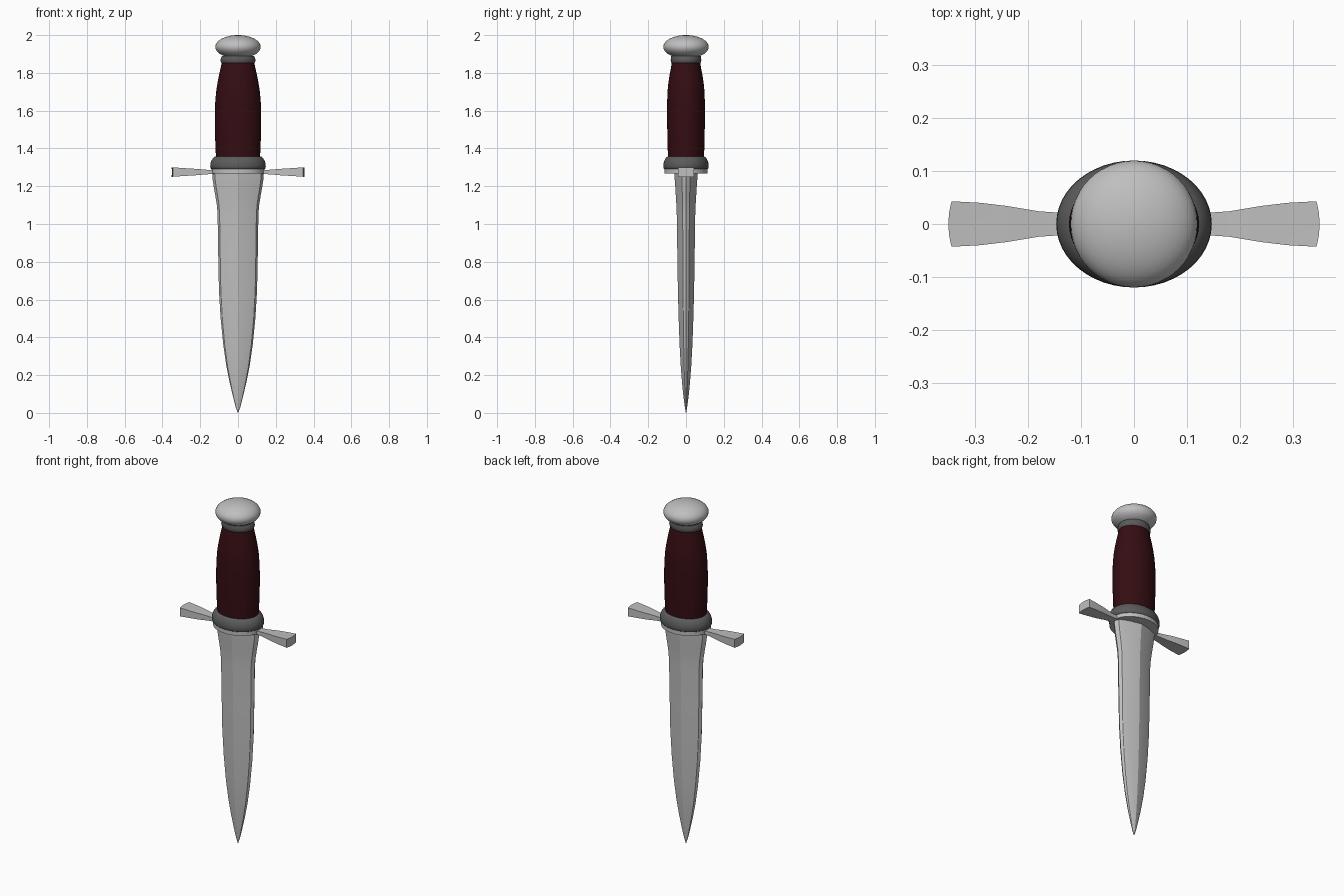
import bpy, bmesh, math


def material(name, rgb):
    m = bpy.data.materials.new(name)
    m.diffuse_color = (*rgb, 1)
    return m


STEEL = material("polished steel", (0.52, 0.52, 0.52))
DARK = material("dark metal", (0.105, 0.105, 0.105))
RED = material("dark red leather", (0.035, 0.004, 0.006))


def loft(name, rings, mat, angle=35):
    """Skin a list of equal-length point rings and cap both ends."""
    bm = bmesh.new()
    vs = [[bm.verts.new(p) for p in r] for r in rings]
    n = len(rings[0])
    for a, b in zip(vs, vs[1:]):
        for i in range(n):
            j = (i + 1) % n
            bm.faces.new((a[i], a[j], b[j], b[i]))
    bm.faces.new(vs[0][::-1])
    bm.faces.new(vs[-1])
    bmesh.ops.remove_doubles(bm, verts=bm.verts, dist=1e-6)
    bmesh.ops.recalc_face_normals(bm, faces=bm.faces)
    me = bpy.data.meshes.new(name)
    bm.to_mesh(me)
    bm.free()
    me.materials.append(mat)
    ob = bpy.data.objects.new(name, me)
    bpy.context.collection.objects.link(ob)
    bpy.ops.object.select_all(action='DESELECT')
    ob.select_set(True)
    bpy.context.view_layer.objects.active = ob
    bpy.ops.object.shade_smooth_by_angle(angle=math.radians(angle))
    return ob


def oval(z, rx, ry, n=48):
    return [(rx * math.cos(2 * math.pi * i / n), ry * math.sin(2 * math.pi * i / n), z)
            for i in range(n)]


def turned(name, profile, mat, angle=35):
    return loft(name, [oval(*p) for p in profile], mat, angle)


# Blade: ridged section with bevelled cutting edges
half = [(1, 0), (0.9, 0.36), (0.5, 0.74), (0, 1), (-0.5, 0.74), (-0.9, 0.36)]
section = half + [(-x, -y) for x, y in half]
stations = [(0.0, 0.001, 0.001), (0.03, 0.012, 0.006), (0.08, 0.025, 0.013),
            (0.16, 0.044, 0.021), (0.25, 0.062, 0.028), (0.36, 0.078, 0.034),
            (0.5, 0.092, 0.039), (0.65, 0.101, 0.043), (0.85, 0.105, 0.046),
            (1.05, 0.108, 0.049), (1.10, 0.112, 0.051), (1.15, 0.120, 0.054),
            (1.20, 0.129, 0.057), (1.24, 0.135, 0.060), (1.28, 0.137, 0.061)]
loft("blade", [[(x * w, y * t, z) for x, y in section] for z, w, t in stations], STEEL, 20)

# Guard plate and its two flared arms
turned("guard_plate", [(1.268, 0.139, 0.115), (1.292, 0.139, 0.115)], STEEL)
arm = [(0.11, 0.022, 0.010), (0.15, 0.022, 0.011), (0.18, 0.024, 0.013),
       (0.21, 0.029, 0.016), (0.24, 0.034, 0.018), (0.29, 0.040, 0.021),
       (0.345, 0.043, 0.025)]
for side, s in (("right", 1), ("left", -1)):
    rings = []
    for i, (x, hy, hz) in enumerate(arm):
        bow = 0.006 if i == len(arm) - 1 else 0  # rounded end
        rings.append([(s * (x + bow * (1 - k * k)), k * hy, 1.275 + v * hz)
                      for v, ks in ((-1, (-1, -.5, 0, .5, 1)), (1, (1, .5, 0, -.5, -1)))
                      for k in ks])
    loft("guard_arm_" + side, rings, STEEL)

# Lower collar
turned("lower_collar", [(1.288, 0.136, 0.112), (1.294, 0.144, 0.118), (1.305, 0.147, 0.120),
                        (1.320, 0.146, 0.119), (1.335, 0.141, 0.115), (1.348, 0.133, 0.108),
                        (1.357, 0.122, 0.098), (1.360, 0.110, 0.090)], DARK, 50)

# Grip
turned("grip", [(1.34, 0.116, 0.095), (1.40, 0.119, 0.097), (1.48, 0.122, 0.099),
                (1.57, 0.123, 0.100), (1.64, 0.121, 0.100), (1.70, 0.116, 0.098),
                (1.75, 0.108, 0.093), (1.80, 0.098, 0.085), (1.83, 0.091, 0.079),
                (1.855, 0.086, 0.075)], RED)

# Upper collar
turned("upper_collar", [(1.850, 0.085, 0.074), (1.855, 0.090, 0.078), (1.866, 0.093, 0.081),
                        (1.880, 0.090, 0.080), (1.890, 0.084, 0.078)], DARK, 50)

# Pommel
steps = 20
turned("pommel", [(1.938 - 0.062 * math.cos(math.pi * i / steps),
                   max(0.12 * math.sin(math.pi * i / steps), 0.0005),
                   max(0.12 * math.sin(math.pi * i / steps), 0.0005))
                  for i in range(steps + 1)], STEEL, 60)
